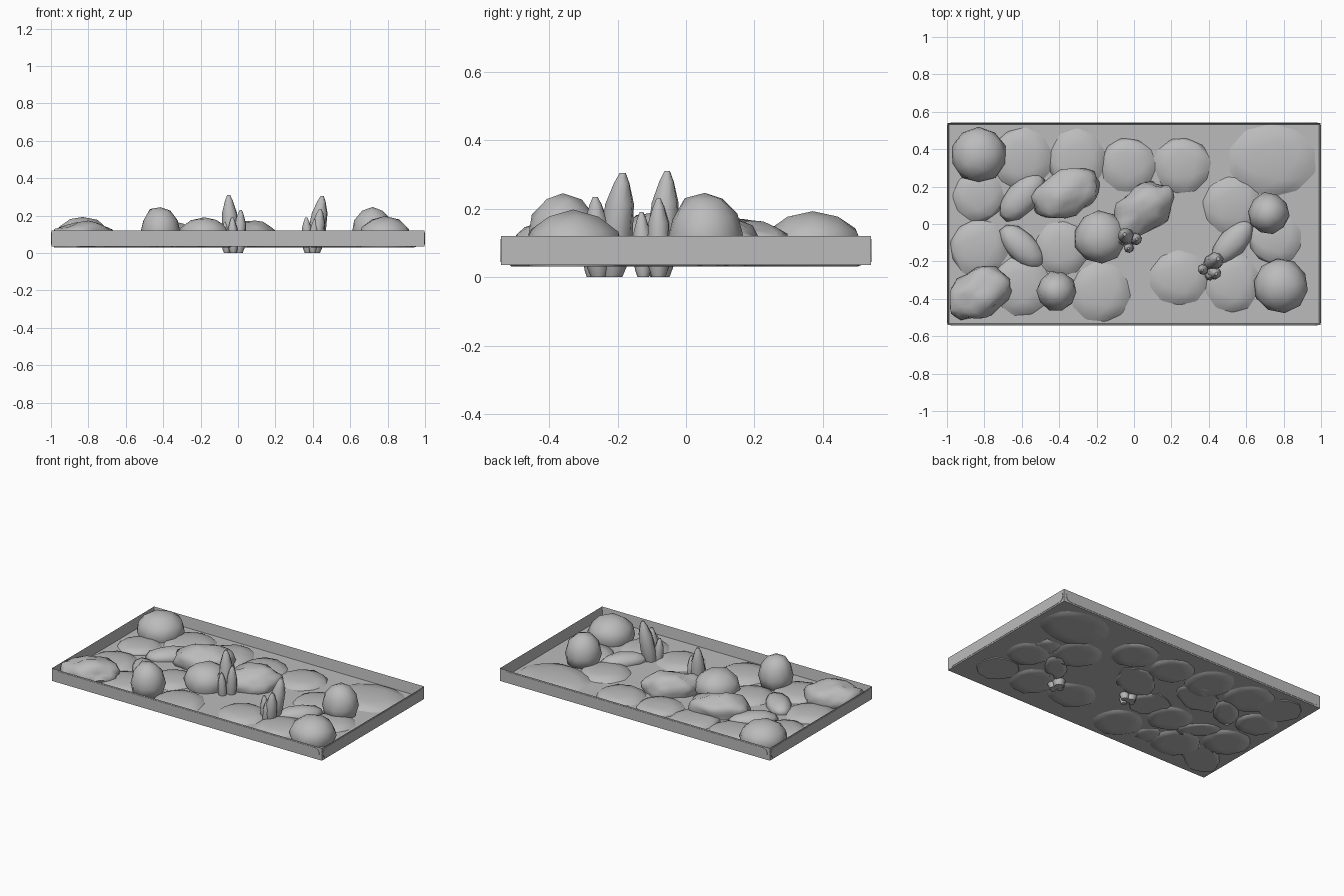
import bpy, bmesh, math
from mathutils import Vector, Matrix, noise

old = bpy.data.objects.get("Cube")
if old:
    bpy.data.objects.remove(old, do_unlink=True)

stone = bpy.data.materials.new("stone_grey")
stone.use_nodes = True
GREY = (0.5, 0.5, 0.5, 1)
stone.diffuse_color = GREY
stone.node_tree.nodes["Principled BSDF"].inputs["Base Color"].default_value = GREY


def finish(bm, name, angle=None):
    bmesh.ops.recalc_face_normals(bm, faces=bm.faces)
    me = bpy.data.meshes.new(name)
    bm.to_mesh(me)
    bm.free()
    me.materials.append(stone)
    ob = bpy.data.objects.new(name, me)
    bpy.context.collection.objects.link(ob)
    if angle:
        bpy.ops.object.select_all(action='DESELECT')
        ob.select_set(True)
        bpy.context.view_layer.objects.active = ob
        bpy.ops.object.shade_smooth_by_angle(angle=math.radians(angle))
    return ob


# Open tray: a box with its top inset and pushed down
LX, LY, LOW, HIGH, WALL = 0.998, 0.54, 0.036, 0.12, 0.012
bm = bmesh.new()
bmesh.ops.create_cube(bm, size=1, matrix=Matrix.Translation((0, 0, (LOW + HIGH) / 2))
                      @ Matrix.Diagonal((2 * LX, 2 * LY, HIGH - LOW, 1)))
top = [f for f in bm.faces if f.normal.z > 0.9]
bmesh.ops.inset_region(bm, faces=top, thickness=WALL)
for v in top[0].verts:
    v.co.z = LOW + 0.012
finish(bm, "tray")


# Rounded panel on each outer wall
def panel(name, half, turn, out):
    r, mid = 0.033, (LOW + HIGH) / 2
    bm = bmesh.new()
    pts = []
    for side in (1, -1):
        for i in range(9):
            a = -math.pi / 2 + math.pi * i / 8
            pts.append((side * (half - r + r * math.cos(a)), -out, mid + side * r * math.sin(a)))
    face = bm.faces.new([bm.verts.new(p) for p in pts])
    ext = bmesh.ops.extrude_face_region(bm, geom=[face])
    bmesh.ops.translate(bm, vec=(0, -0.002, 0),
                        verts=[g for g in ext["geom"] if isinstance(g, bmesh.types.BMVert)])
    bmesh.ops.rotate(bm, verts=bm.verts, matrix=Matrix.Rotation(math.radians(turn), 3, 'Z'))
    finish(bm, name)


for name, half, turn, out in (("front_panel", 0.98, 0, LY), ("back_panel", 0.98, 180, LY),
                              ("left_panel", 0.53, 90, LX), ("right_panel", 0.53, 270, LX)):
    panel(name, half, turn, out)


# Stone: a noisy ellipsoid with a flattened underside
def rock(name, x, y, rx, ry, turn, mid, peak, rough, seed, detail=2):
    bm = bmesh.new()
    bmesh.ops.create_icosphere(bm, subdivisions=detail, radius=1)
    shift = Vector((seed * 3.7, seed * 1.9, seed * 5.3))
    rot = Matrix.Rotation(math.radians(turn), 3, 'Z')
    for v in bm.verts:
        p = v.co.copy()
        n = noise.noise(p * 1.6 + shift) + 0.5 * noise.noise(p * 3.5 + shift)
        p *= 1 + rough * n
        q = rot @ Vector((p.x * rx, p.y * ry, 0))
        z = max(0.031, mid + (peak - mid) * p.z)
        v.co = (max(-0.985, min(0.985, x + q.x)), max(-0.54, min(0.54, y + q.y)), z)
    finish(bm, name, 60)


# Flat pebbles on the floor: x, y, half width, half depth
pebbles = [(.74, .34, .24, .2), (.26, .315, .155, .155), (-.03, .315, .15, .15),
           (-.305, .34, .155, .175), (-.6, .35, .17, .17), (-.83, .15, .14, .14),
           (-.83, -.13, .16, .16), (-.385, -.13, .15, .15), (-.6, -.33, .165, .165),
           (-.18, -.365, .165, .165), (.24, -.29, .165, .15), (.525, -.315, .15, .165),
           (.525, .1, .16, .16), (.755, -.08, .145, .14)]
for i, (x, y, rx, ry) in enumerate(pebbles):
    rock(f"pebble_{i + 1}", x, y, rx, ry, i * 25 if rx == ry else 0, .045, .078, .06, i + 1)

# Narrow pebbles: x, y, half length, half width, turn
for i, (x, y, a, b, t) in enumerate([(-.6, .14, .16, .085, 48), (-.6, -.12, .15, .08, -45),
                                     (.525, -.1, .15, .075, 48)]):
    rock(f"narrow_pebble_{i + 1}", x, y, a, b, t, .05, .105, .06, i + 20)

# Rounded boulders: x, y, radius, middle height, peak
for i, (x, y, r, m, h) in enumerate([(-.83, .37, .15, .08, .195), (-.18, -.07, .143, .08, .195),
                                     (.785, -.33, .147, .08, .195), (.72, .055, .11, .11, .25),
                                     (-.415, -.36, .108, .11, .25)]):
    rock(f"boulder_{i + 1}", x, y, r, r, i * 40, m, h, .07, i + 30)

# Long craggy rocks: x, y, half length, half width, turn
for i, (x, y, a, b, t) in enumerate([(-.365, .165, .185, .125, 25), (.05, .08, .19, .12, 38),
                                     (-.83, -.37, .185, .125, 30)]):
    rock(f"craggy_rock_{i + 1}", x, y, a, b, t, .075, .168, .2, i + 42, 3)


# Pointed crystals standing in clusters
def crystal(name, foot, tip, radius, height):
    bm = bmesh.new()
    rings = []
    for k, (f, w) in enumerate(((0, .6), (.12, .85), (.4, 1), (.7, .9), (.9, .5), (1, .2))):
        cx, cy = (foot[j] + (tip[j] - foot[j]) * f for j in (0, 1))
        rings.append([bm.verts.new((cx + radius * w * math.cos(math.tau * i / 8 + k * .08),
                                    cy + radius * w * math.sin(math.tau * i / 8 + k * .08),
                                    height * f)) for i in range(8)])
    for lo, hi in zip(rings, rings[1:]):
        for i in range(8):
            j = (i + 1) % 8
            bm.faces.new((lo[i], lo[j], hi[j], hi[i]))
    bm.faces.new(rings[0])
    bm.faces.new(rings[-1])
    finish(bm, name, 50)


crystals = [((-.035, -.075), (-.05, -.055), .045, .31), ((.005, -.08), (.015, -.08), .034, .23),
            ((-.025, -.125), (-.03, -.13), .028, .19), ((-.06, -.09), (-.07, -.095), .025, .165),
            ((.405, -.215), (.45, -.185), .048, .305), ((.415, -.255), (.44, -.265), .038, .235),
            ((.375, -.24), (.365, -.245), .03, .19), ((.4, -.275), (.41, -.28), .025, .18)]
for i, c in enumerate(crystals):
    crystal(f"crystal_{i + 1}", *c)
